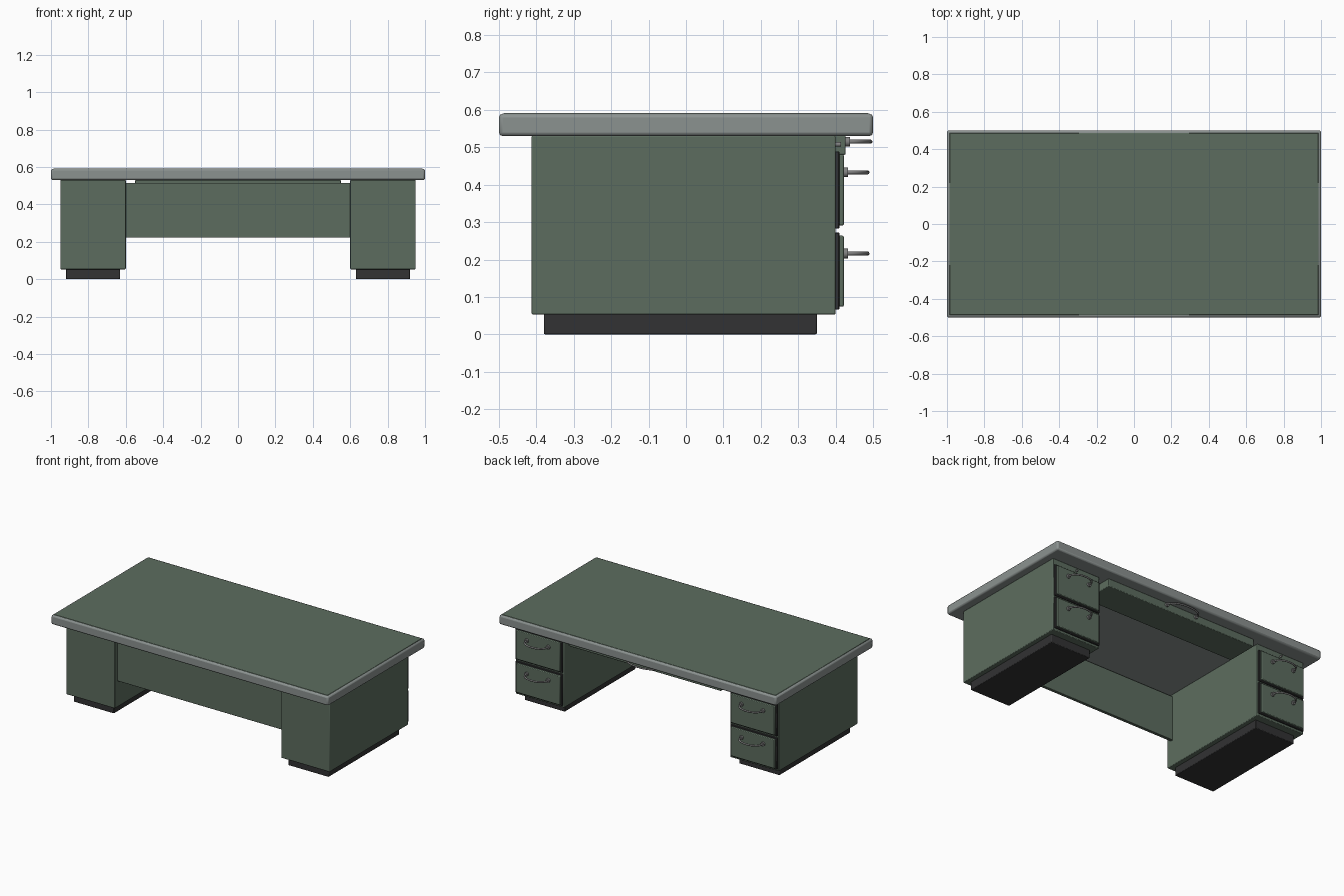
import bpy
import math
from mathutils import Vector

old = bpy.data.objects.get("Cube")
if old:
    bpy.data.objects.remove(old)


def material(name, rgb, rough=0.6):
    mat = bpy.data.materials.new(name)
    mat.use_nodes = True
    mat.diffuse_color = (*rgb, 1)
    node = mat.node_tree.nodes["Principled BSDF"]
    node.inputs["Base Color"].default_value = (*rgb, 1)
    node.inputs["Roughness"].default_value = rough
    return mat


GREEN = material("muted green", (0.108, 0.152, 0.114))
GREY = material("light grey", (0.26, 0.288, 0.28))
DARK = material("charcoal", (0.032, 0.032, 0.033))
METAL = material("handle grey", (0.22, 0.22, 0.22), 0.4)


def box(name, x, y, z, mat, bevel=0.004, segments=2):
    """Bevelled box from (min, max) ranges on each axis."""
    centre = [(a + b) / 2 for a, b in (x, y, z)]
    bpy.ops.mesh.primitive_cube_add(size=1, location=centre)
    obj = bpy.context.object
    obj.name = name
    obj.scale = [b - a for a, b in (x, y, z)]
    bpy.ops.object.transform_apply(location=False, rotation=False, scale=True)
    obj.data.materials.append(mat)
    mod = obj.modifiers.new("Soft edges", "BEVEL")
    mod.width = bevel
    mod.segments = segments
    bpy.ops.object.shade_smooth_by_angle(angle=math.radians(30))
    return obj


def disc(name, x, y, z, radius, depth, mat):
    """Short cylinder whose axis runs along y, starting at y."""
    bpy.ops.mesh.primitive_cylinder_add(
        vertices=20, radius=radius, depth=depth,
        location=(x, y + depth / 2, z), rotation=(math.pi / 2, 0, 0))
    obj = bpy.context.object
    obj.name = name
    obj.data.materials.append(mat)
    bpy.ops.object.shade_smooth_by_angle(angle=math.radians(30))


def handle(name, x, y, z, half, reach):
    """Bowed rod between two round mounts."""
    for side in (-1, 1):
        disc(name + "_mount", x + side * half, y, z, 0.013, 0.011, METAL)
    curve = bpy.data.curves.new(name, "CURVE")
    curve.dimensions = "3D"
    curve.bevel_depth = 0.0055
    curve.bevel_resolution = 3
    spline = curve.splines.new("POLY")
    steps = 20
    spline.points.add(steps)
    for i, p in enumerate(spline.points):
        a = math.pi * i / steps
        bow = max(math.sin(a), 0) ** 0.8
        p.co = (x - half * math.cos(a), y + 0.005 + (reach - 0.01) * bow, z, 1)
    temp = bpy.data.objects.new(name + "_path", curve)
    bpy.context.collection.objects.link(temp)
    bpy.context.view_layer.update()
    graph = bpy.context.evaluated_depsgraph_get()
    mesh = bpy.data.meshes.new_from_object(temp.evaluated_get(graph))
    bpy.data.objects.remove(temp)
    mesh.materials.clear()
    mesh.materials.append(METAL)
    mesh.shade_smooth()
    rod = bpy.data.objects.new(name, mesh)
    bpy.context.collection.objects.link(rod)


# Worktop slab with its green writing surface
box("worktop", (-1, 1), (-0.5, 0.5), (0.53, 0.59), GREY, 0.01, 2)
box("writing_surface", (-0.987, 0.987), (-0.487, 0.487), (0.585, 0.592), GREEN, 0.002, 1)

# Pedestals, plinths and side drawers
for label, s in (("left", 1), ("right", -1)):
    def span(a, b):
        return tuple(sorted((s * a, s * b)))

    box(label + "_pedestal", span(0.6, 0.95), (-0.413, 0.4), (0.053, 0.531), GREEN)
    box(label + "_plinth", span(0.63, 0.92), (-0.38, 0.35), (0, 0.056), DARK)
    for row, low, high in (("lower", 0.066, 0.272), ("upper", 0.283, 0.489)):
        name = label + "_" + row + "_drawer"
        box(name + "_surround", span(0.606, 0.944), (0.39, 0.41), (low, high), DARK, 0.002, 1)
        box(name, span(0.616, 0.934), (0.4, 0.422), (low + 0.008, high - 0.008), GREEN)
        handle(name + "_handle", s * 0.775, 0.422, (low + high) / 2 + 0.047, 0.078, 0.068)
    disc(label + "_lock", s * 0.775, 0.398, 0.508, 0.006, 0.016, METAL)

# Front privacy panel between the pedestals
box("privacy_panel", (-0.602, 0.602), (-0.385, -0.365), (0.222, 0.515), GREEN, 0.003)

# Shallow centre drawer
box("centre_drawer", (-0.55, 0.55), (0.22, 0.427), (0.48, 0.531), GREEN)
handle("centre_drawer_handle", 0, 0.427, 0.515, 0.11, 0.071)
